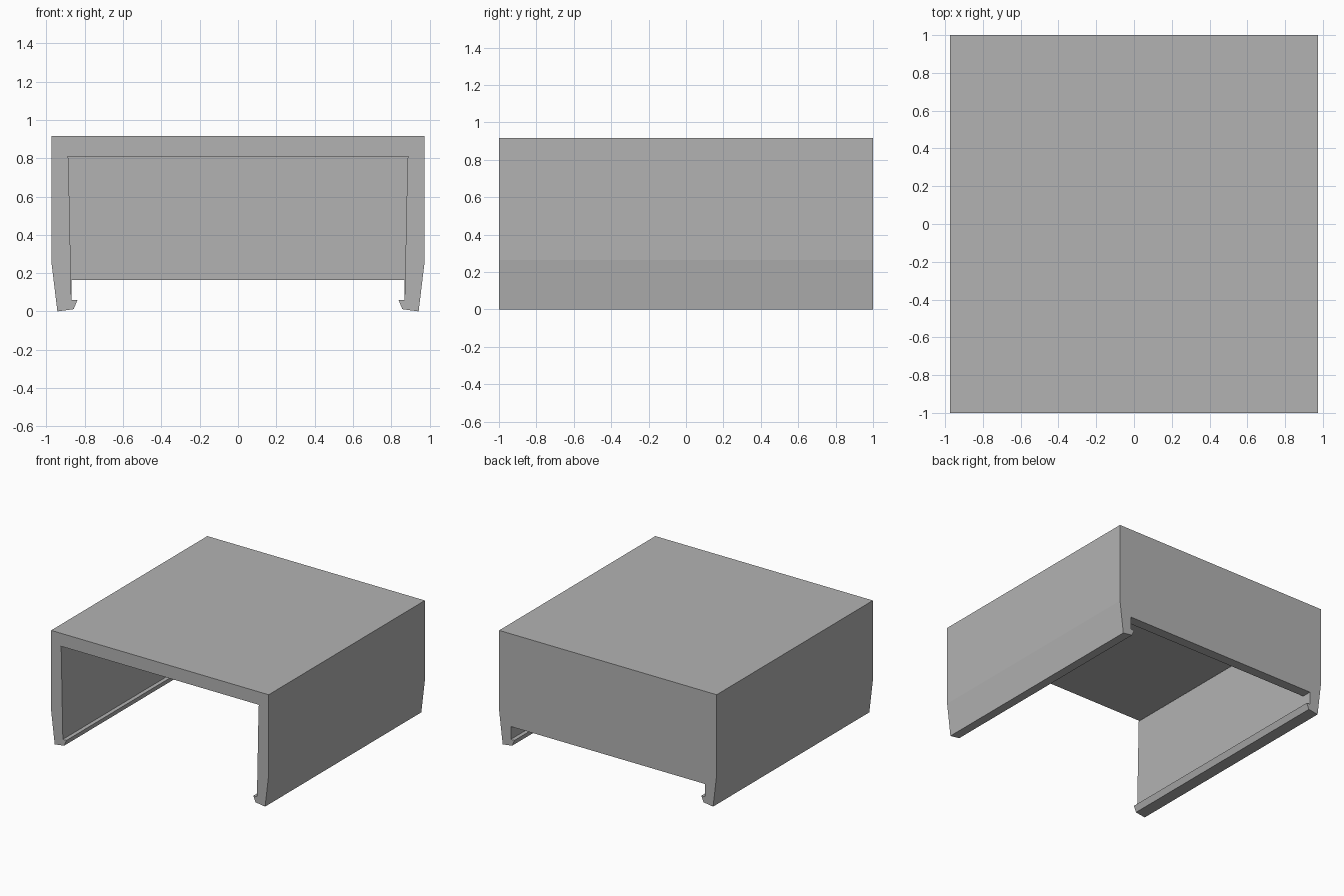
import bpy
import bmesh

cube = bpy.data.objects.get("Cube")
if cube:
    bpy.data.objects.remove(cube, do_unlink=True)

grey = bpy.data.materials.new("light grey")
grey.use_nodes = True
colour = (0.45, 0.45, 0.45, 1)
grey.diffuse_color = colour
grey.node_tree.nodes["Principled BSDF"].inputs["Base Color"].default_value = colour


def extrude_profile(name, points, y0, y1):
    """Extrude a closed x-z outline along y."""
    bm = bmesh.new()
    face = bm.faces.new([bm.verts.new((x, y0, z)) for x, z in points])
    out = bmesh.ops.extrude_face_region(bm, geom=[face])
    verts = [v for v in out["geom"] if isinstance(v, bmesh.types.BMVert)]
    bmesh.ops.translate(bm, verts=verts, vec=(0, y1 - y0, 0))
    bmesh.ops.recalc_face_normals(bm, faces=bm.faces)
    mesh = bpy.data.meshes.new(name)
    bm.to_mesh(mesh)
    bm.free()
    mesh.materials.append(grey)
    obj = bpy.data.objects.new(name, mesh)
    bpy.context.collection.objects.link(obj)
    return obj


def mirrored(half):
    """Complete a right-hand outline with its mirror image."""
    return half + [(-x, z) for x, z in reversed(half)]


# Channel section: roof, tapered side walls and inward snap hooks
outer = [(0.975, 0.915), (0.975, 0.265), (0.943, 0)]
hook = [(0.858, 0.012), (0.838, 0.06), (0.87, 0.06)]
inner = [(0.885, 0.8), (0.892, 0.81)]
front, back, wall = -1, 1, 0.08
extrude_profile("cover_shell", mirrored(outer + hook + inner), front, back - wall)

# Rear section: closed down to the slot above the hooks
slot = [(0.87, 0.164)]
extrude_profile("back_wall", mirrored(outer + hook + slot), back - wall, back)

# Join both sections into one clean solid
shell = bpy.data.objects["cover_shell"]
rear = bpy.data.objects["back_wall"]
union = shell.modifiers.new("join back wall", "BOOLEAN")
union.operation = "UNION"
union.solver = "EXACT"
union.object = rear
bpy.context.view_layer.objects.active = shell
bpy.ops.object.modifier_apply(modifier=union.name)
bpy.data.objects.remove(rear, do_unlink=True)
